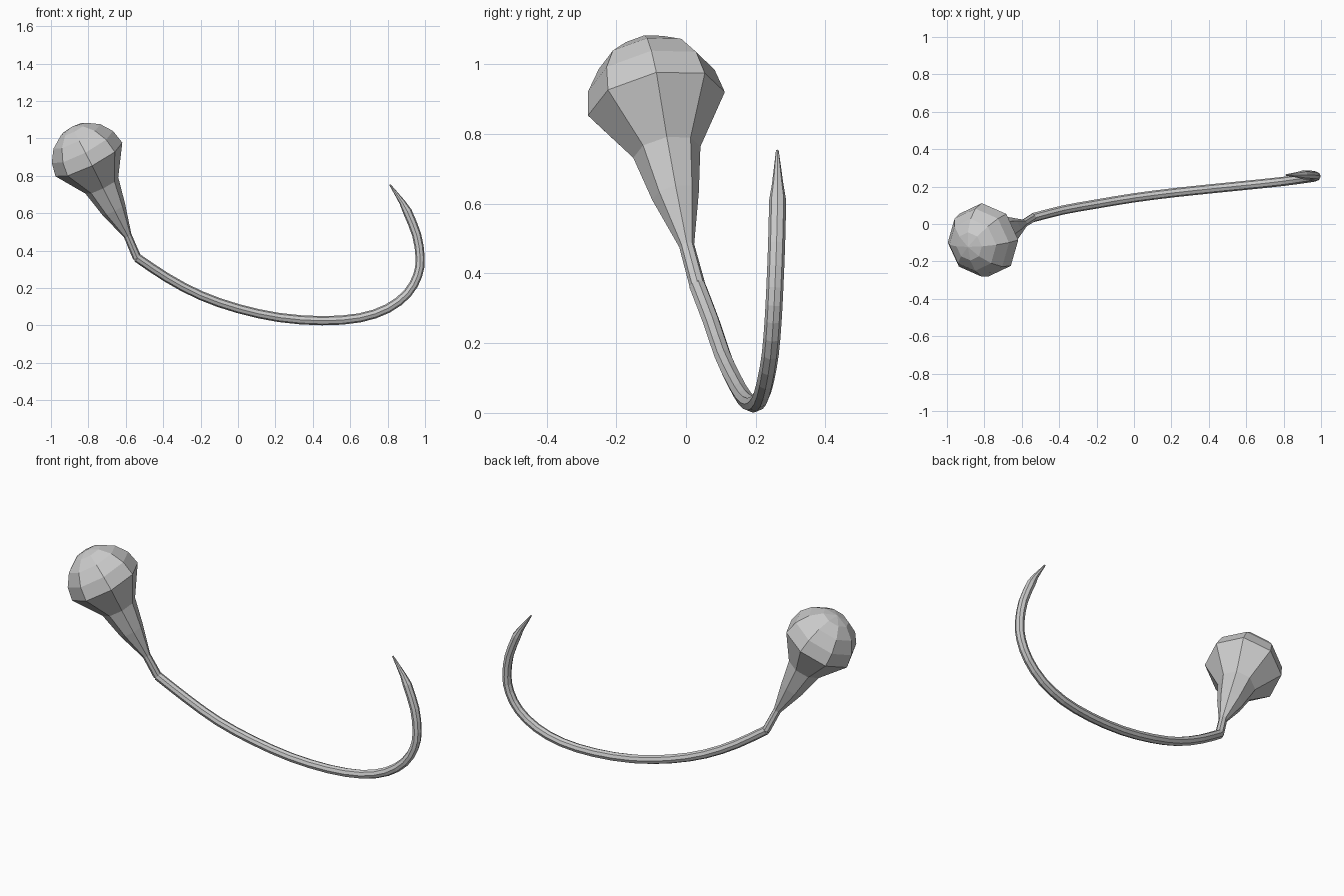
import bpy, bmesh, math
from mathutils import Vector

if "Cube" in bpy.data.objects:
    bpy.data.objects.remove(bpy.data.objects["Cube"])

SIDES = 8


def sweep(name, stations):
    """Skin octagonal rings along (centre, radius) stations, closed at both ends."""
    bm = bmesh.new()
    rings = []
    n = len(stations)
    for i, (c, r) in enumerate(stations):
        t = (stations[min(i + 1, n - 1)][0] - stations[max(i - 1, 0)][0]).normalized()
        u = Vector((0, 1, 0))
        u = (u - t * u.dot(t)).normalized()
        v = t.cross(u)
        rings.append([bm.verts.new(c + r * (u * math.cos(a) + v * math.sin(a)))
                      for a in (2 * math.pi * k / SIDES for k in range(SIDES))])
    for a, b in zip(rings, rings[1:]):
        for k in range(SIDES):
            j = (k + 1) % SIDES
            bm.faces.new((a[k], a[j], b[j], b[k]))
    bm.faces.new(rings[0][::-1])
    bm.faces.new(rings[-1])
    bmesh.ops.recalc_face_normals(bm, faces=bm.faces)
    me = bpy.data.meshes.new(name)
    bm.to_mesh(me)
    bm.free()
    ob = bpy.data.objects.new(name, me)
    bpy.context.collection.objects.link(ob)
    return ob


def smooth_path(pts, steps):
    """Catmull-Rom points through the given path."""
    p = [2 * pts[0] - pts[1]] + pts + [2 * pts[-1] - pts[-2]]
    out = []
    for a, b, c, d in zip(p, p[1:], p[2:], p[3:]):
        for s in range(steps):
            t = s / steps
            out.append(0.5 * (2 * b + (c - a) * t + (2 * a - 5 * b + 4 * c - d) * t * t
                              + (3 * b - a - 3 * c + d) * t ** 3))
    return out + [pts[-1]]


# Head: flared neck running into a faceted dome
centre = Vector((-0.797, -0.085, 0.887))
axis = Vector((-0.456, -0.187, 0.87)).normalized()
head = [(Vector((-0.54, 0.034, 0.362)), 0.023),
        (Vector((-0.59, 0.002, 0.48)), 0.022),
        (Vector((-0.665, -0.03, 0.622)), 0.068),
        (Vector((-0.728, -0.055, 0.748)), 0.098)]
for deg in (0, 22.5, 45, 67.5, 89):
    a = math.radians(deg)
    head.append((centre + axis * 0.2 * math.sin(a), 0.2 * math.cos(a)))
sweep("head_and_neck", head)

# Tail: long curved tube ending in a tapered point
path = [Vector(p) for p in (
    (-0.54, 0.034, 0.362), (-0.38, 0.075, 0.255), (-0.2, 0.107, 0.16),
    (0.0, 0.14, 0.09), (0.22, 0.168, 0.042), (0.45, 0.192, 0.025),
    (0.65, 0.212, 0.04), (0.8, 0.228, 0.09), (0.905, 0.242, 0.17),
    (0.96, 0.25, 0.265), (0.974, 0.255, 0.36), (0.955, 0.26, 0.485),
    (0.905, 0.263, 0.61))]
tail = [(p, 0.0245) for p in smooth_path(path, 2)]
tail += [(Vector((0.877, 0.263, 0.66)), 0.016), (Vector((0.812, 0.262, 0.753)), 0.004)]
sweep("tail", tail)
